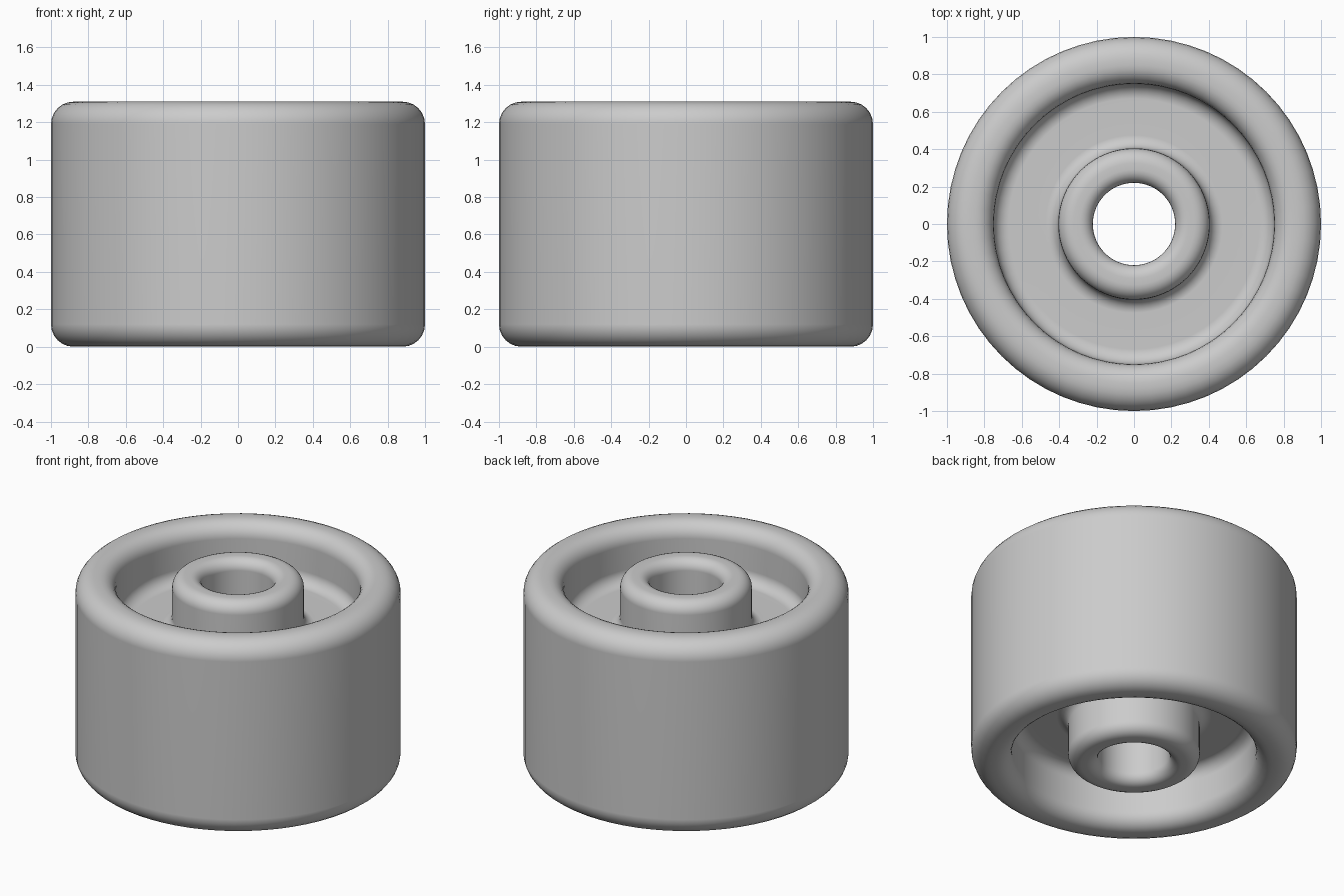
import bpy, bmesh, math
from mathutils import Vector

if "Cube" in bpy.data.objects:
    bpy.data.objects.remove(bpy.data.objects["Cube"])

SEGMENTS = 64
H = 1.31           # overall height
FLOOR = 0.345      # depth of the recess on each face


def rounded(points, steps=6):
    """Closed outline from (radius, height, corner radius) with arc corners."""
    out = []
    n = len(points)
    for i in range(n):
        p = Vector(points[i][:2])
        a = (Vector(points[i - 1][:2]) - p).normalized()
        b = (Vector(points[(i + 1) % n][:2]) - p).normalized()
        r = points[i][2]
        c = p + (a + b) * r          # all corners are square
        for k in range(steps + 1):
            t = k / steps * math.pi / 2
            out.append(c - b * r * math.cos(t) - a * r * math.sin(t))
    return out


# half section: outer tread, recessed web and central hub with bore
upper = [(1.0, H, 0.12), (0.75, H, 0.10), (0.75, H - FLOOR, 0.08),
         (0.405, H - FLOOR, 0.07), (0.405, H, 0.08), (0.22, H, 0.07)]
lower = [(r, H - z, f) for r, z, f in reversed(upper)]
outline = rounded(upper + lower)

# revolve the section around z
bm = bmesh.new()
rings = []
for s in range(SEGMENTS):
    a = 2 * math.pi * s / SEGMENTS
    rings.append([bm.verts.new((p.x * math.cos(a), p.x * math.sin(a), p.y))
                  for p in outline])
n = len(outline)
for s in range(SEGMENTS):
    r0, r1 = rings[s], rings[(s + 1) % SEGMENTS]
    for i in range(n):
        j = (i + 1) % n
        bm.faces.new((r0[i], r1[i], r1[j], r0[j])).smooth = True
bmesh.ops.recalc_face_normals(bm, faces=bm.faces)
mesh = bpy.data.meshes.new("wheel")
bm.to_mesh(mesh)
bm.free()

wheel = bpy.data.objects.new("wheel", mesh)
bpy.context.collection.objects.link(wheel)
wheel.modifiers.new("even_shading", 'WEIGHTED_NORMAL')

# plain grey
grey = bpy.data.materials.new("light_grey")
grey.diffuse_color = (0.6, 0.6, 0.6, 1)
grey.use_nodes = True
grey.node_tree.nodes["Principled BSDF"].inputs["Base Color"].default_value = grey.diffuse_color
mesh.materials.append(grey)
